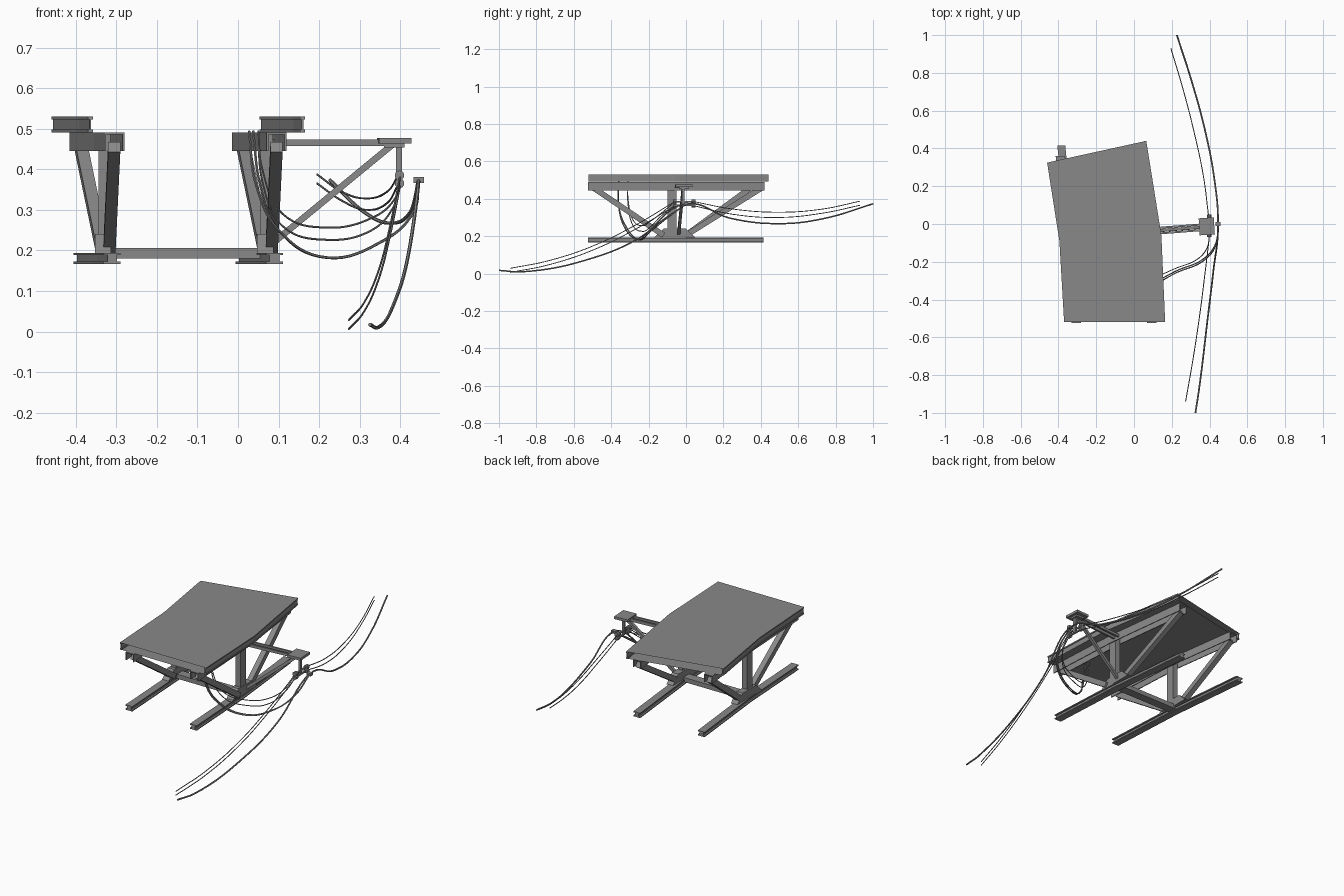
import bpy, bmesh
from mathutils import Vector, Matrix

cube = bpy.data.objects.get("Cube")
if cube:
    bpy.data.objects.remove(cube, do_unlink=True)

steel = bpy.data.materials.new("steel_grey")
steel.use_nodes = True
steel.diffuse_color = (0.25, 0.25, 0.25, 1)
steel.node_tree.nodes["Principled BSDF"].inputs["Base Color"].default_value = (0.25, 0.25, 0.25, 1)


def finish(name, bm):
    bmesh.ops.recalc_face_normals(bm, faces=bm.faces)
    me = bpy.data.meshes.new(name)
    bm.to_mesh(me)
    bm.free()
    me.materials.append(steel)
    ob = bpy.data.objects.new(name, me)
    bpy.context.collection.objects.link(ob)
    return ob


def sweep(name, path, profile):
    """Carry an (x, z) profile along (x, y) path points."""
    bm = bmesh.new()
    rings = [[bm.verts.new((x + u, y, z)) for u, z in profile] for x, y in path]
    n = len(profile)
    for a, b in zip(rings, rings[1:]):
        for i in range(n):
            j = (i + 1) % n
            bm.faces.new((a[i], a[j], b[j], b[i]))
    bm.faces.new(rings[0])
    bm.faces.new(rings[-1][::-1])
    return finish(name, bm)


def i_profile(half, web, z0, z1, t):
    side = [(half, z0), (half, z0 + t), (web, z0 + t), (web, z1 - t), (half, z1 - t), (half, z1)]
    return side + [(-u, z) for u, z in reversed(side)]


def bar(name, a, b, w, d):
    """Straight rectangular bar from a to b."""
    a, b = Vector(a), Vector(b)
    z = (b - a).normalized()
    ref = Vector((0, 1, 0)) if abs(z.x) > 0.5 else Vector((1, 0, 0))
    x = (ref - z * ref.dot(z)).normalized()
    rot = Matrix((x, z.cross(x), z)).transposed().to_4x4()
    bm = bmesh.new()
    size = Matrix.Diagonal((w, d, (b - a).length, 1))
    bmesh.ops.create_cube(bm, size=1, matrix=Matrix.Translation((a + b) / 2) @ rot @ size)
    return finish(name, bm)


def cable(name, points, r):
    cu = bpy.data.curves.new(name, "CURVE")
    cu.dimensions = "3D"
    cu.bevel_depth = r
    cu.bevel_resolution = 1
    cu.resolution_u = 8
    cu.use_fill_caps = True
    sp = cu.splines.new("BEZIER")
    sp.bezier_points.add(len(points) - 1)
    for p, co in zip(sp.bezier_points, points):
        p.co = co
        p.handle_left_type = p.handle_right_type = "AUTO"
    cu.materials.append(steel)
    ob = bpy.data.objects.new(name, cu)
    bpy.context.collection.objects.link(ob)
    bpy.ops.object.select_all(action="DESELECT")
    ob.select_set(True)
    bpy.context.view_layer.objects.active = ob
    bpy.ops.object.convert(target="MESH")
    bpy.ops.object.shade_smooth_by_angle()


# Deck: thin upper and lower sheets with flanged edges
left_edge = [(-0.37, -0.52), (-0.395, -0.09), (-0.46, 0.325)]
right_edge = [(0.165, -0.52), (0.145, -0.06), (0.065, 0.44)]
for name, z in (("deck_top_sheet", 0.53), ("deck_bottom_sheet", 0.492)):
    bm = bmesh.new()
    vs = [[bm.verts.new((x, y, z)) for x, y in e] for e in (left_edge, right_edge)]
    for i in range(2):
        bm.faces.new((vs[0][i], vs[1][i], vs[1][i + 1], vs[0][i + 1]))
    finish(name, bm)
edge = i_profile(0.006, 0.002, 0.491, 0.5299, 0.007)
sweep("deck_edge_right", [(x + 0.006, y) for x, y in left_edge], edge)
sweep("deck_edge_left", [(x - 0.006, y) for x, y in right_edge], edge)

# Two matching trestles
h, t, z0, z1 = 0.025, 0.005, 0.445, 0.49
channel = [(-h, z0), (-h, z1), (h, z1), (h, z0), (h - t, z0), (h - t, z1 - t), (t - h, z1 - t), (t - h, z0)]
for side, ox, back in (("right", -0.335, 0.36), ("left", 0.065, 0.42)):
    sweep("top_channel_" + side, [(ox + 0.03, -0.525), (ox + 0.005, -0.07), (ox - 0.055, back)], channel)
    sweep("ground_rail_" + side, [(ox + 0.025, -0.525), (ox, -0.07), (ox - 0.05, 0.415)],
          i_profile(0.021, 0.012, 0.166, 0.194, 0.006))
    bar("front_brace_" + side, (ox + 0.018, -0.12, 0.205), (ox + 0.03, -0.49, 0.455), 0.03, 0.03)
    bar("back_brace_" + side, (ox, 0.0, 0.205), (ox - 0.052, back - 0.02, 0.455), 0.03, 0.03)
    bar("centre_post_" + side, (ox + 0.006, -0.075, 0.19), (ox + 0.006, -0.075, 0.485), 0.03, 0.05)
    bm = bmesh.new()
    outline = [(-0.17, 0.192), (0.05, 0.192), (0.0, 0.24), (-0.12, 0.24)]
    f = bm.faces.new([bm.verts.new((ox - 0.018, y, z)) for y, z in outline])
    ext = bmesh.ops.extrude_face_region(bm, geom=[f])["geom"]
    bmesh.ops.translate(bm, vec=(0.04, 0, 0), verts=[v for v in ext if isinstance(v, bmesh.types.BMVert)])
    finish("gusset_" + side, bm)
bar("cross_beam", (-0.335, -0.07, 0.193), (0.065, -0.07, 0.193), 0.05, 0.025)

# Side arm with its head plate and hanger
for i, y in enumerate((-0.05, -0.02)):
    bar("arm_bar_%d" % i, (0.07, y - 0.005, 0.465), (0.39, y + 0.02, 0.465), 0.01, 0.016)
bar("arm_brace", (0.07, -0.04, 0.205), (0.38, -0.015, 0.46), 0.016, 0.016)
bar("head_plate", (0.345, -0.015, 0.47), (0.425, -0.01, 0.47), 0.09, 0.014)
bar("head_block", (0.36, -0.012, 0.459), (0.41, -0.012, 0.459), 0.05, 0.012)
bar("hanger_post", (0.397, -0.015, 0.365), (0.397, -0.015, 0.46), 0.014, 0.014)
for z in (0.385, 0.365):
    bar("hanger_crossbar", (0.4, -0.06, z), (0.395, 0.045, z), 0.008, 0.008)
    for y in (-0.06, 0.04):
        bm = bmesh.new()
        bmesh.ops.create_cone(bm, cap_ends=True, segments=10, radius1=0.012, radius2=0.012, depth=0.02,
                              matrix=Matrix.Translation((0.398, y, z)) @ Matrix.Rotation(1.5708, 4, "X"))
        finish("insulator", bm)
bar("cable_clamp", (0.445, 0, 0.366), (0.445, 0, 0.381), 0.026, 0.02)

# Line cables running front and back from the hanger
for dz, sag in ((0, 0), (-0.022, 0.006)):
    cable("back_line", [(0.395, 0.04, 0.385 + dz), (0.368, 0.25, 0.345 + dz - sag), (0.315, 0.5, 0.328 + dz - sag),
                        (0.255, 0.73, 0.345 + dz), (0.195, 0.93, 0.387 + dz)], 0.0025)
    cable("front_line", [(0.4, -0.06, 0.385 + dz), (0.376, -0.26, 0.265 + dz), (0.348, -0.48, 0.155 + dz),
                         (0.31, -0.73, 0.07 + dz), (0.273, -0.94, 0.028 + dz)], 0.0025)
cable("heavy_line", [(0.325, -1, 0.017), (0.345, -0.87, 0.01), (0.39, -0.5, 0.083), (0.42, -0.25, 0.19),
                     (0.445, 0, 0.373), (0.425, 0.24, 0.295), (0.375, 0.5, 0.267), (0.31, 0.74, 0.295),
                     (0.227, 1, 0.373)], 0.0045)

# Slack feeder cables from the trestle to the lines
for dx in (0, 0.01):
    cable("heavy_feeder", [(0.027 + dx, -0.36, 0.495), (0.045 + dx, -0.36, 0.36), (0.1, -0.33 + dx, 0.25),
                           (0.22, -0.26 + dx, 0.182), (0.36, -0.2 + dx, 0.225), (0.43, -0.12 + dx, 0.29),
                           (0.445, 0, 0.37)], 0.0035)
for dz in (0, 0.03):
    cable("light_feeder", [(0.05, -0.31, 0.495), (0.06, -0.31, 0.37 + dz), (0.11, -0.285, 0.26 + dz),
                           (0.22, -0.235, 0.226 + dz), (0.33, -0.19, 0.25 + dz), (0.385, -0.13, 0.31 + dz / 2),
                           (0.4, -0.06, 0.365 + dz * 0.6)], 0.0025)
